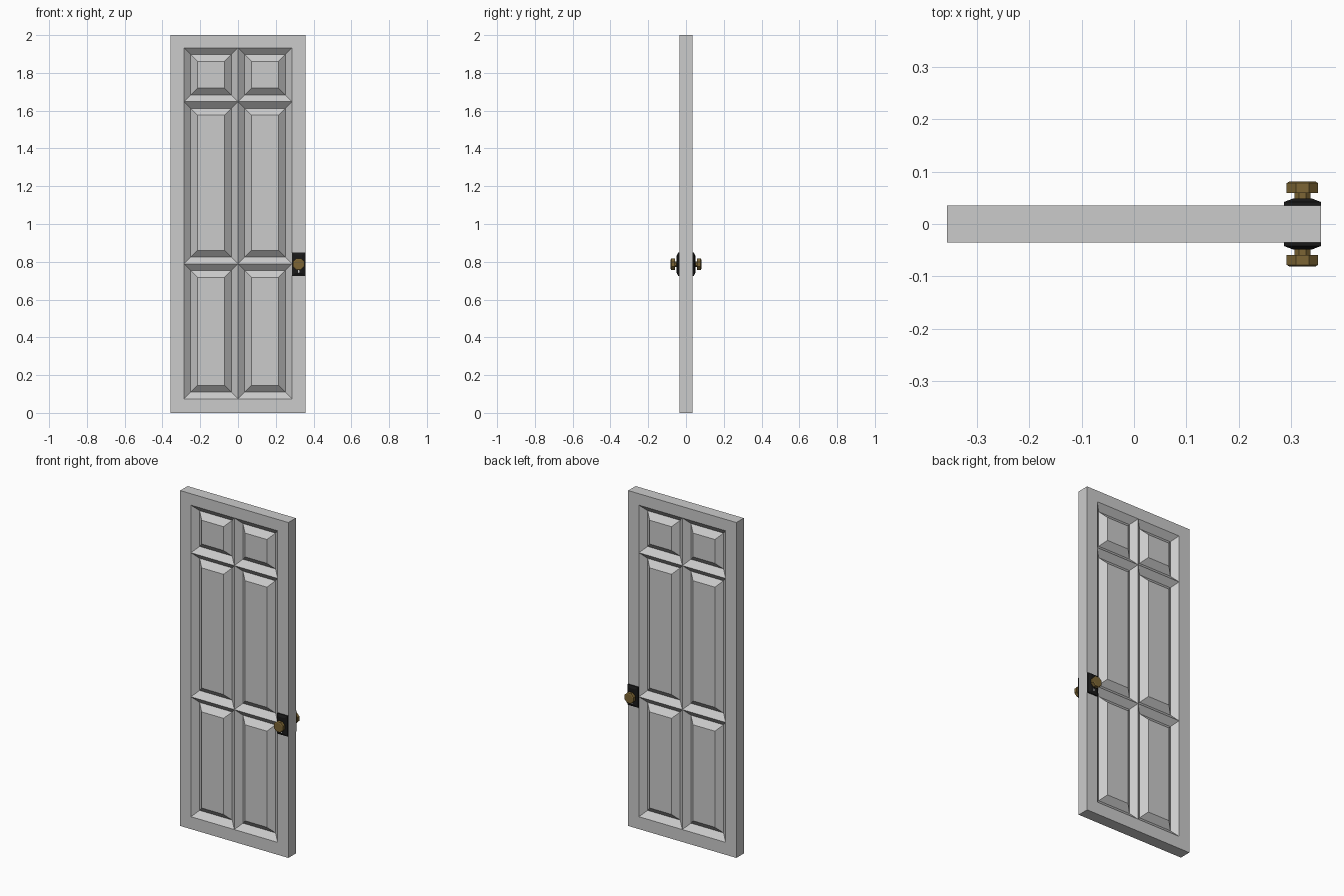
import bpy, bmesh, math

if "Cube" in bpy.data.objects:
    bpy.data.objects.remove(bpy.data.objects["Cube"])

W, T, H = 0.357, 0.035, 2.0        # half width, half thickness, height
LX, LZ = 0.3215, 0.787             # lock centre


def material(name, rgb):
    m = bpy.data.materials.new(name)
    m.diffuse_color = (*rgb, 1)
    m.use_nodes = True
    m.node_tree.nodes["Principled BSDF"].inputs["Base Color"].default_value = m.diffuse_color
    return m


def finish(bm, name, mat=None):
    """Turn a front-side bmesh into an object mirrored to the back."""
    bmesh.ops.remove_doubles(bm, verts=bm.verts, dist=1e-5)
    bmesh.ops.recalc_face_normals(bm, faces=bm.faces)
    me = bpy.data.meshes.new(name)
    bm.to_mesh(me)
    bm.free()
    ob = bpy.data.objects.new(name, me)
    bpy.context.collection.objects.link(ob)
    mod = ob.modifiers.new("both_sides", 'MIRROR')
    mod.use_axis = (False, True, False)
    mod.merge_threshold = 1e-4
    if mat:
        me.materials.append(mat)
    return ob


def rect(x0, x1, z0, z1, y):
    return [(x0, y, z0), (x1, y, z0), (x1, y, z1), (x0, y, z1)]


def loft(bm, rings, cap_start=False):
    """Bridge successive rings of points and cap the last one."""
    rv = [[bm.verts.new(p) for p in r] for r in rings]
    for a, b in zip(rv, rv[1:]):
        n = len(a)
        for i in range(n):
            j = (i + 1) % n
            bm.faces.new((a[i], a[j], b[j], b[i]))
    bm.faces.new(rv[-1])
    if cap_start:
        bm.faces.new(rv[0][::-1])


# Door leaf: flat border cells around a 2 x 3 grid of V-grooved raised panels
bm = bmesh.new()
xs = [-W, -0.286, 0, 0.286, W]
zs = [0, 0.074, 0.789, 1.648, 1.932, H]
step, depth = 0.0355, 0.031
for i in range(4):
    for j in range(5):
        x0, x1, z0, z1 = xs[i], xs[i + 1], zs[j], zs[j + 1]
        rings = [rect(x0, x1, z0, z1, -T)]
        if i in (1, 2) and j in (1, 2, 3):
            for k, y in ((1, -T + depth), (2, -T)):
                s = k * step
                rings.append(rect(x0 + s, x1 - s, z0 + s, z1 - s, y))
        loft(bm, rings)
bmesh.ops.remove_doubles(bm, verts=bm.verts, dist=1e-5)
# outer edges run back to the middle of the leaf
rim = bmesh.ops.extrude_edge_only(bm, edges=[e for e in bm.edges if e.is_boundary])
for v in rim["geom"]:
    if isinstance(v, bmesh.types.BMVert):
        v.co.y = 0
finish(bm, "door_leaf")

# Lock plate with bevelled face
bm = bmesh.new()
loft(bm, [rect(LX - a, LX + a, LZ - b, LZ + b, y) for a, b, y in
          ((0.0355, 0.061, -0.034), (0.0355, 0.061, -0.042), (0.017, 0.047, -0.049))], True)
finish(bm, "lock_plate", material("black", (0.01, 0.01, 0.01)))

# Keyhole: round head with a flared slot
bm = bmesh.new()
kz, ky = LZ - 0.036, -0.0493
head = [(LX + 0.005 * math.cos(a), ky, kz + 0.005 * math.sin(a))
        for a in (math.radians(-60 + 60 * k) for k in range(6))]
bm.faces.new([bm.verts.new(p) for p in head])
slot = [(-0.003, -0.010), (0.003, -0.010), (0.0015, -0.004), (-0.0015, -0.004)]
bm.faces.new([bm.verts.new((LX + x, ky, kz + z)) for x, z in slot])
finish(bm, "keyhole", material("white", (0.9, 0.9, 0.9)))

# Eight-sided knob and neck
bm = bmesh.new()
profile = [(0.0168, -0.046), (0.0168, -0.059), (0.0325, -0.059),
           (0.0325, -0.078), (0.027, -0.081)]
loft(bm, [[(LX + r * math.cos(a), y, LZ + r * math.sin(a))
           for a in (math.pi / 8 + k * math.pi / 4 for k in range(8))]
          for r, y in profile], True)
finish(bm, "door_knob", material("brass", (0.2, 0.13, 0.035)))
